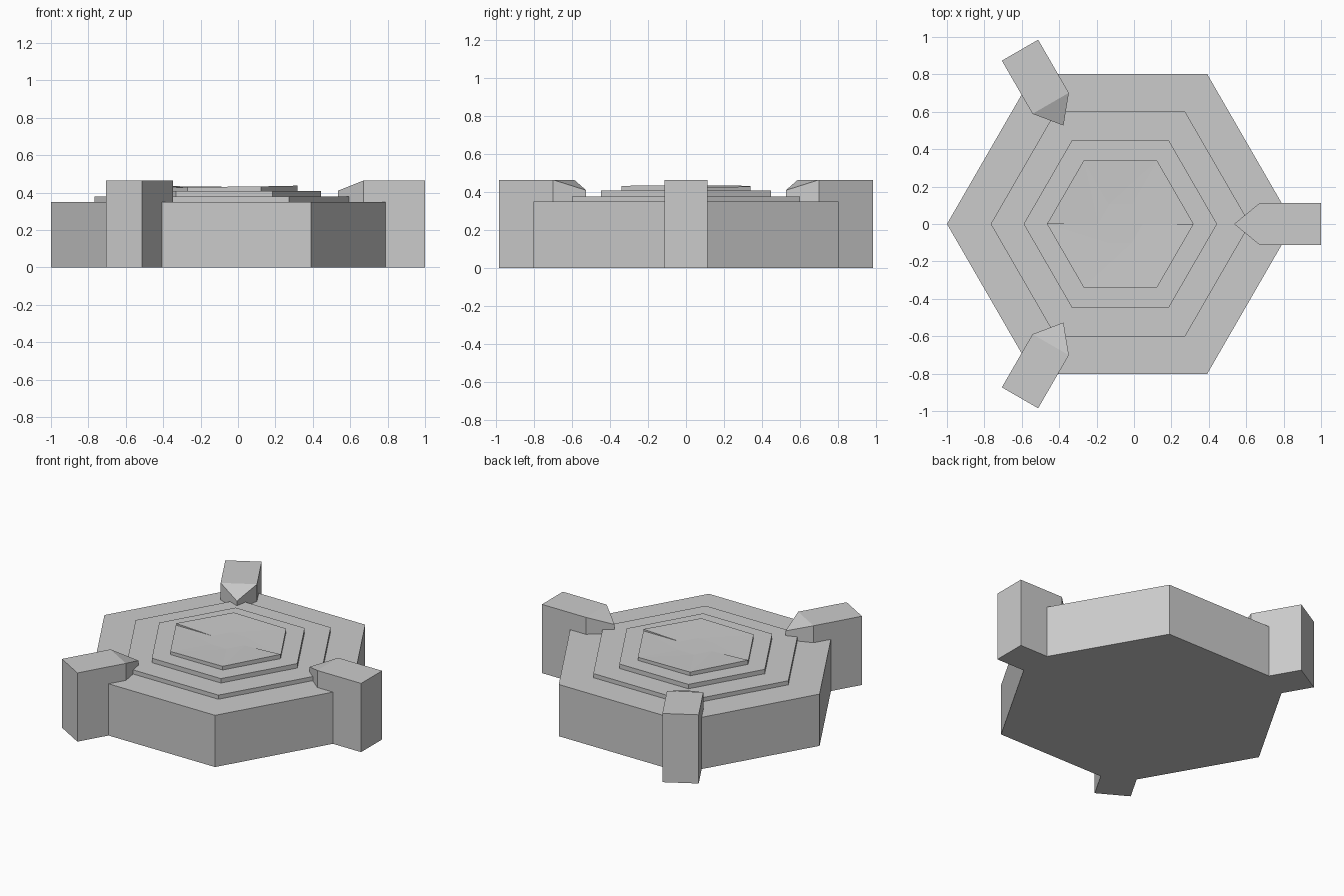
import bpy, bmesh
from math import cos, sin, pi
from mathutils import Matrix, Vector

if "Cube" in bpy.data.objects:
    bpy.data.objects.remove(bpy.data.objects["Cube"])

CX = -0.073  # hexagon centre, offset because only one post lies on the +x side


def finish(bm, name):
    bmesh.ops.recalc_face_normals(bm, faces=bm.faces)
    mesh = bpy.data.meshes.new(name)
    bm.to_mesh(mesh)
    bm.free()
    obj = bpy.data.objects.new(name, mesh)
    bpy.context.collection.objects.link(obj)
    return obj


def hex_point(r, k, z):
    return Vector((CX + r * cos(k * pi / 3), r * sin(k * pi / 3), z))


# Stepped hexagonal base: (radius, height) profile swept over six sides
profile = [(0.927, 0), (0.927, 0.35), (0.693, 0.35), (0.693, 0.378),
           (0.517, 0.378), (0.517, 0.408), (0.392, 0.408)]
bm = bmesh.new()
rings = [[bm.verts.new(hex_point(r, k, z)) for k in range(6)] for r, z in profile]
bm.faces.new(rings[0])
for a, b in zip(rings, rings[1:]):
    for k in range(6):
        n = (k + 1) % 6
        bm.faces.new((a[k], a[n], b[n], b[k]))

# Top tier: two half-turn ramps, each ending in a small step at the x corners
LOW, RISE = 0.425, 0.012
hub = [bm.verts.new(hex_point(0.12, k, LOW)) for k in range(6)]
bm.faces.new(hub)
for half in (0, 3):
    rim = [bm.verts.new(hex_point(0.392, half + i, LOW + RISE * i / 3)) for i in range(4)]
    for i in range(3):
        k, n = half + i, (half + i + 1) % 6
        bm.faces.new((rings[-1][k], rings[-1][n], rim[i + 1], rim[i]))
        bm.faces.new((rim[i], rim[i + 1], hub[n]))
        bm.faces.new((rim[i], hub[n], hub[k]))
    end = (half + 3) % 6
    low = bm.verts.new(hex_point(0.392, end, LOW))
    bm.faces.new((rim[3], low, hub[end]))
bmesh.ops.remove_doubles(bm, verts=bm.verts, dist=0.0001)
finish(bm, "stepped_base")

# Three posts with a pointed, sloping inner end
outline = [(1.073, -0.112), (1.073, 0.112), (0.745, 0.112), (0.608, 0), (0.745, -0.112)]
for i, label in enumerate(("right", "back_left", "front_left")):
    bm = bmesh.new()
    bottom = [bm.verts.new((x, y, 0)) for x, y in outline]
    top = [bm.verts.new((x, y, 0.41 if y == 0 else 0.465)) for x, y in outline]
    bm.faces.new(bottom)
    bm.faces.new((top[0], top[1], top[2], top[4]))
    bm.faces.new((top[2], top[3], top[4]))
    for k in range(5):
        n = (k + 1) % 5
        bm.faces.new((bottom[k], bottom[n], top[n], top[k]))
    bm.transform(Matrix.Translation((CX, 0, 0)) @ Matrix.Rotation(i * 2 * pi / 3, 4, 'Z'))
    finish(bm, "post_" + label)
